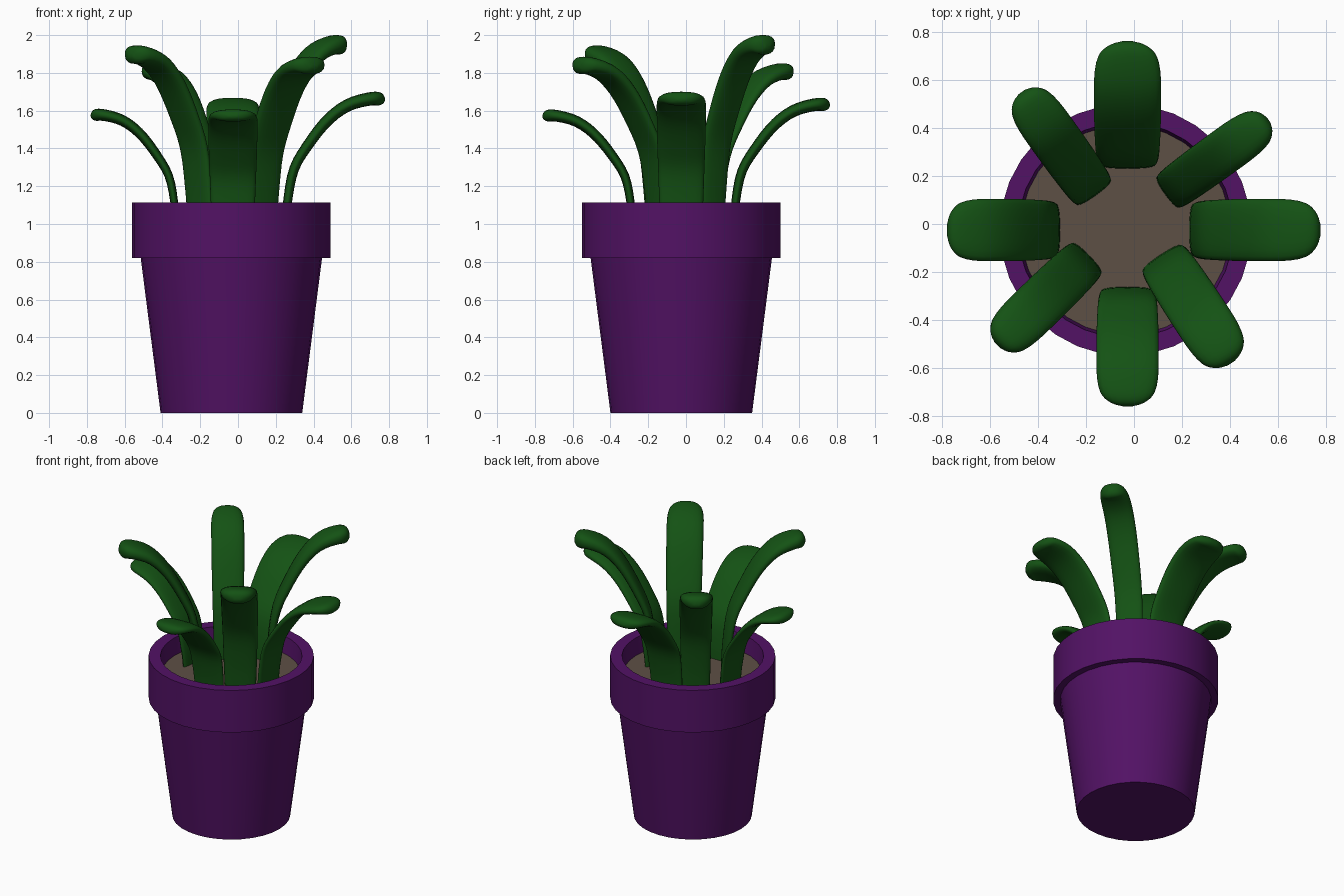
import bpy, bmesh, math
from mathutils import Vector

if "Cube" in bpy.data.objects:
    bpy.data.objects.remove(bpy.data.objects["Cube"])

CX, CY = -0.035, -0.025      # pot axis
LEAF_Z = 0.97                # leaves start just under the soil


def material(name, rgb):
    m = bpy.data.materials.new(name)
    m.diffuse_color = (*rgb, 1)
    m.use_nodes = True
    m.node_tree.nodes["Principled BSDF"].inputs["Base Color"].default_value = m.diffuse_color
    return m


PURPLE = material("pot_purple", (0.085, 0.006, 0.13))
GREEN = material("leaf_green", (0.007, 0.085, 0.007))
BROWN = material("soil_brown", (0.11, 0.08, 0.06))


def finish(bm, name, mat, angle):
    bmesh.ops.recalc_face_normals(bm, faces=bm.faces)
    me = bpy.data.meshes.new(name)
    bm.to_mesh(me)
    bm.free()
    me.materials.append(mat)
    ob = bpy.data.objects.new(name, me)
    bpy.context.collection.objects.link(ob)
    bpy.ops.object.select_all(action='DESELECT')
    ob.select_set(True)
    bpy.context.view_layer.objects.active = ob
    bpy.ops.object.shade_smooth_by_angle(angle=math.radians(angle))
    return ob


def skin(bm, rings, cap_ends):
    """Bridge equal-length rings of points with quads."""
    vs = [[bm.verts.new(p) for p in r] for r in rings]
    n = len(vs[0])
    for a, b in zip(vs, vs[1:]):
        for i in range(n):
            j = (i + 1) % n
            bm.faces.new((a[i], a[j], b[j], b[i]))
    for k in cap_ends:
        bm.faces.new(vs[k])


def lathe(name, profile, mat, cap_ends, sides=32):
    bm = bmesh.new()
    rings = [[(CX + r * math.cos(2 * math.pi * i / sides),
               CY + r * math.sin(2 * math.pi * i / sides), z)
              for i in range(sides)] for r, z in profile]
    skin(bm, rings, cap_ends)
    return finish(bm, name, mat, 35)


# Pot with stepped rim, and the soil inside it
lathe("pot", [(0.375, 0), (0.48, 0.82), (0.525, 0.82), (0.525, 1.115),
              (0.45, 1.115), (0.435, 0.97)], PURPLE, (0, -1))
lathe("soil", [(0.436, 0.98), (0.438, 1.0)], BROWN, (0, -1))

# Leaf centre line: outward distance, height
PATH = [Vector(p) for p in [(0, 0), (0.012, 0.145), (0.046, 0.319), (0.123, 0.452),
                            (0.224, 0.579), (0.332, 0.659), (0.454, 0.693), (0.528, 0.687)]]


def path_point(t):
    """Catmull-Rom point along the leaf path, t in 0..1."""
    x = t * (len(PATH) - 1)
    i = min(int(x), len(PATH) - 2)
    f = x - i
    p1, p2 = PATH[i], PATH[i + 1]
    p0 = PATH[i - 1] if i > 0 else 2 * p1 - p2
    p3 = PATH[i + 2] if i + 2 < len(PATH) else 2 * p2 - p1
    return 0.5 * (2 * p1 + (p2 - p0) * f + (2 * p0 - 5 * p1 + 4 * p2 - p3) * f * f
                  + (3 * p1 - p0 - 3 * p2 + p3) * f ** 3)


def round_end(t, start, power):
    k = max(0.0, (t - start) / (1 - start))
    return max(0.02, (1 - k ** power)) ** (1 / power)


def leaf(name, base, tip, top, width, sides=20):
    base, tip = Vector(base), Vector(tip)
    out = (tip - base).normalized()
    side = Vector((-out.y, out.x))
    su = (tip - base).length / 0.528
    sz = (top - LEAF_Z) / 0.73
    ts = [i / 24 for i in range(22)] + [0.9, 0.925, 0.95, 0.97, 0.985, 0.995, 1.0]
    bm = bmesh.new()
    rings = []
    for t in ts:
        c = path_point(t)
        d = (path_point(min(t + 0.01, 1)) - path_point(t - 0.01 if t > 0.01 else 0)).normalized()
        nrm = Vector((-d.y, d.x))
        w = width / 2 * (0.84 + 0.16 * math.sin(math.pi / 2 * min(1, t / 0.65)))
        w *= round_end(t, 0.72, 2.2)
        h = (0.021 + 0.017 * t) * round_end(t, 0.91, 2)
        ring = []
        for i in range(sides):
            a = 2 * math.pi * i / sides
            ca, sa = math.cos(a), math.sin(a)
            v = c + nrm * (h * math.copysign(abs(sa) ** 0.8, sa))
            xy = base + out * (v.x * su) + side * (w * math.copysign(abs(ca) ** 0.8, ca))
            ring.append((xy.x, xy.y, LEAF_Z + v.y * sz))
        rings.append(ring)
    skin(bm, rings, (0, -1))
    return finish(bm, name, GREEN, 60)


# Short arching leaves on the axes, taller ones between: base, tip, top height, width
leaf("leaf_right", (0.25, CY), (0.778, CY), 1.70, 0.26)
leaf("leaf_left", (-0.325, CY), (-0.78, CY), 1.61, 0.26)
leaf("leaf_back", (-0.027, 0.25), (-0.027, 0.762), 1.668, 0.28)
leaf("leaf_front", (-0.027, -0.28), (-0.027, -0.76), 1.606, 0.26)
leaf("leaf_back_right", (0.145, 0.135), (0.56, 0.435), 2.0, 0.19)
leaf("leaf_back_left", (-0.17, 0.135), (-0.468, 0.55), 1.85, 0.21)
leaf("leaf_front_right", (0.12, -0.145), (0.405, -0.58), 1.885, 0.235)
leaf("leaf_front_left", (-0.2, -0.145), (-0.57, -0.505), 1.945, 0.21)
